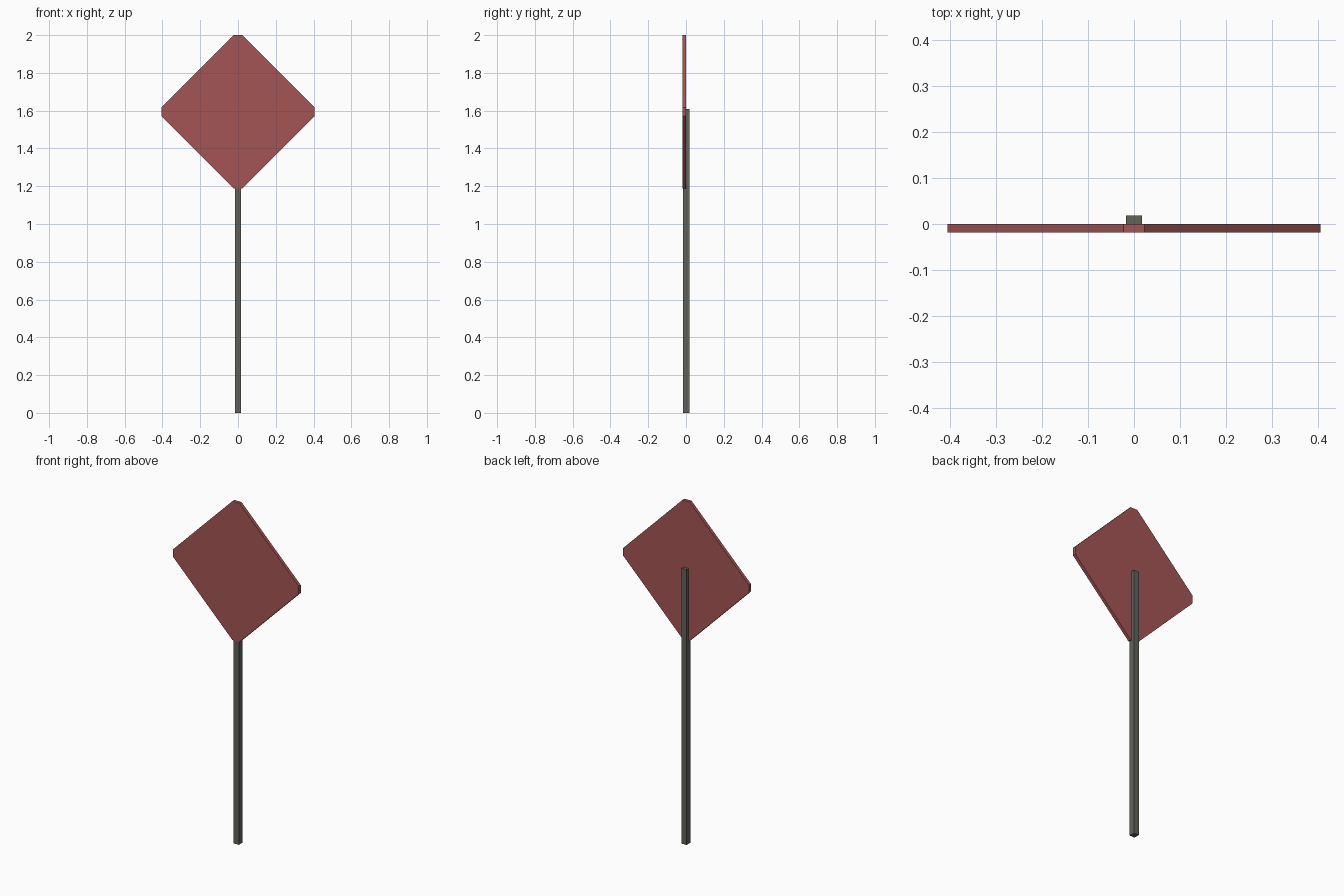
import bpy
import bmesh

cube = bpy.data.objects.get("Cube")
if cube:
    bpy.data.objects.remove(cube, do_unlink=True)


def make_material(name, rgb):
    mat = bpy.data.materials.new(name)
    mat.use_nodes = True
    color = (*rgb, 1.0)
    mat.diffuse_color = color
    mat.node_tree.nodes["Principled BSDF"].inputs["Base Color"].default_value = color
    return mat


def extruded_panel(name, outline, y_front, y_back, mat):
    """Extrude an x-z outline from y_front to y_back."""
    bm = bmesh.new()
    face = bm.faces.new([bm.verts.new((x, y_front, z)) for x, z in outline])
    result = bmesh.ops.extrude_face_region(bm, geom=[face], use_keep_orig=True)
    verts = [g for g in result["geom"] if isinstance(g, bmesh.types.BMVert)]
    bmesh.ops.translate(bm, verts=verts, vec=(0, y_back - y_front, 0))
    bmesh.ops.recalc_face_normals(bm, faces=bm.faces)
    mesh = bpy.data.meshes.new(name)
    bm.to_mesh(mesh)
    bm.free()
    mesh.materials.append(mat)
    obj = bpy.data.objects.new(name, mesh)
    bpy.context.collection.objects.link(obj)
    return obj


red = make_material("faded red", (0.37, 0.09, 0.088))
grey = make_material("post grey", (0.122, 0.122, 0.102))

# Diamond board with clipped corners
reach, clip, middle = 0.406, 0.023, 1.594
corners = [(clip, reach), (reach, clip), (reach, -clip), (clip, -reach),
           (-clip, -reach), (-reach, -clip), (-reach, clip), (-clip, reach)]
extruded_panel("sign_board", [(x, middle + z) for x, z in corners],
               -0.019, 0.0, red)

# Square post, ending behind the middle of the board
half, top = 0.017, 1.61
extruded_panel("sign_post", [(-half, 0), (half, 0), (half, top), (-half, top)],
               -0.016, 0.019, grey)
